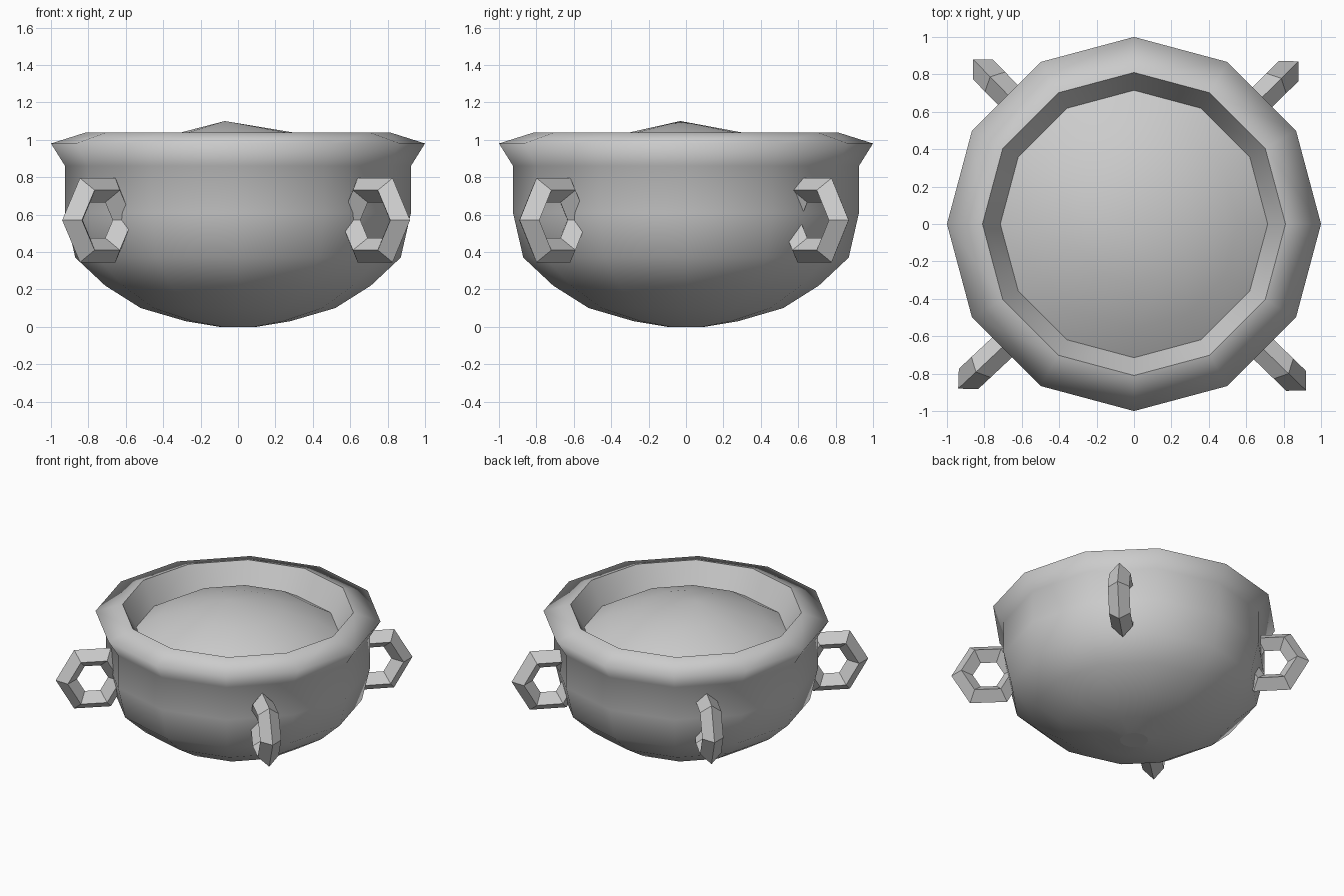
import bpy, bmesh
from math import cos, sin, pi, radians, hypot, atan2

if "Cube" in bpy.data.objects:
    bpy.data.objects.remove(bpy.data.objects["Cube"])

SIDES = 12


def finish(name, bm, smooth):
    bmesh.ops.recalc_face_normals(bm, faces=bm.faces)
    for f in bm.faces:
        f.smooth = smooth
    me = bpy.data.meshes.new(name)
    bm.to_mesh(me)
    bm.free()
    ob = bpy.data.objects.new(name, me)
    bpy.context.collection.objects.link(ob)
    return ob


def lathe(name, profile, tip=None, flip=False):
    """Twelve-sided turned surface; tip closes the last ring with a point."""
    bm = bmesh.new()
    rings = [[bm.verts.new((r * cos(2 * pi * i / SIDES), r * sin(2 * pi * i / SIDES), z))
              for i in range(SIDES)] for r, z in profile]
    for a, b in zip(rings, rings[1:]):
        for i in range(SIDES):
            j = (i + 1) % SIDES
            bm.faces.new((a[i], a[j], b[j], b[i]))
    if tip:
        t = bm.verts.new(tip)
        for i in range(SIDES):
            bm.faces.new((rings[-1][i], rings[-1][(i + 1) % SIDES], t))
    ob = finish(name, bm, True)
    if flip:
        ob.data.flip_normals()
    return ob


# pot body with flared rim
lathe("pot_body", [(0.10, 0.0), (0.28, 0.03), (0.52, 0.10), (0.71, 0.22), (0.87, 0.37),
                   (0.925, 0.61), (0.925, 0.86), (1.0, 0.98), (0.81, 1.04)])

# inside wall of the opening, leaning inward as it goes down
lathe("inner_wall", [(0.81, 1.04), (0.70, 0.84)], flip=True)

# domed contents, peak slightly off centre
contents = lathe("contents", [(0.76, 0.84), (0.56, 0.96), (0.32, 1.035)],
                 tip=(-0.07, -0.03, 1.10))

# flat base disc
bm = bmesh.new()
bmesh.ops.create_circle(bm, cap_ends=True, segments=SIDES, radius=0.10)
base = finish("base_disc", bm, False)
base.data.flip_normals()


def handle(name, tip_x, tip_y):
    """Six-sided ring with a diamond section, standing radially at the tip's bearing."""
    R, t, zc = 0.185, 0.075, 0.57
    az = atan2(tip_y, tip_x)
    centre = hypot(tip_x, tip_y) - R - t
    bm = bmesh.new()
    rings = []
    for k in range(6):
        a = radians(60 * k)
        ring = []
        for m in range(4):
            b = m * pi / 2
            d = R + t * cos(b)
            r, s, z = centre + d * cos(a), t * sin(b), zc + d * sin(a)
            ring.append(bm.verts.new((r * cos(az) - s * sin(az), r * sin(az) + s * cos(az), z)))
        rings.append(ring)
    for k in range(6):
        p, q = rings[k], rings[(k + 1) % 6]
        for m in range(4):
            n = (m + 1) % 4
            bm.faces.new((p[m], p[n], q[n], q[m]))
    finish(name, bm, False)


# four handles on the diagonals
for name, x, y in (("handle_front_left", -0.94, -0.88), ("handle_front_right", 0.92, -0.89),
                   ("handle_back_right", 0.88, 0.87), ("handle_back_left", -0.86, 0.88)):
    handle(name, x, y)
